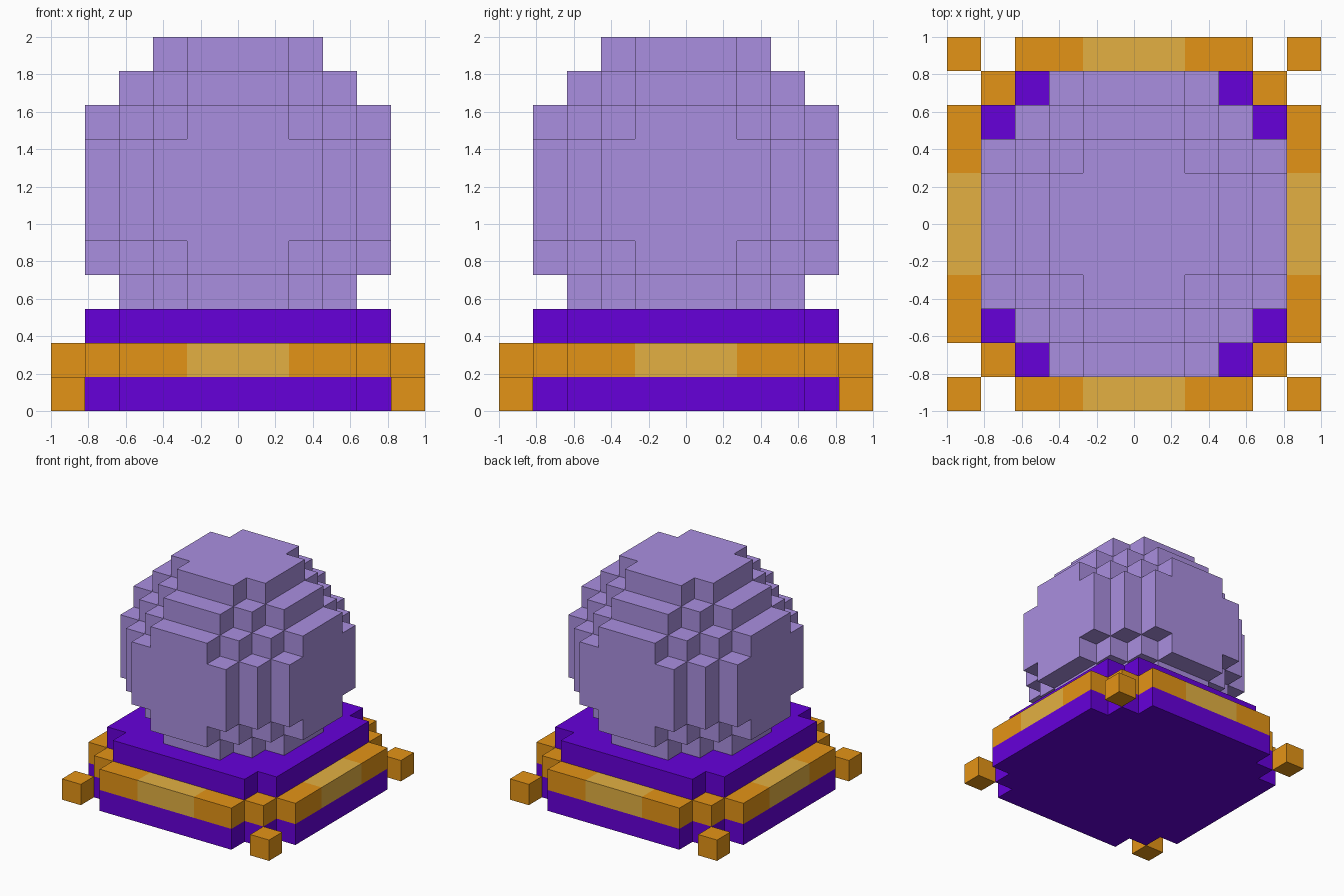
import bpy
import bmesh
from mathutils import Vector

if "Cube" in bpy.data.objects:
    bpy.data.objects.remove(bpy.data.objects["Cube"], do_unlink=True)

CELL = 2 / 11          # edge length of one block
R = range(-5, 6)       # block indices across the model


def srgb(hex_code):
    def lin(c):
        c /= 255
        return c / 12.92 if c <= 0.04045 else ((c + 0.055) / 1.055) ** 2.4
    return tuple(lin(int(hex_code[i:i + 2], 16)) for i in (0, 2, 4)) + (1.0,)


def make_material(name, hex_code):
    mat = bpy.data.materials.new(name)
    mat.use_nodes = True
    mat.diffuse_color = srgb(hex_code)
    bsdf = mat.node_tree.nodes["Principled BSDF"]
    bsdf.inputs["Base Color"].default_value = srgb(hex_code)
    bsdf.inputs["Roughness"].default_value = 0.8
    return mat


lilac = make_material("lilac", "AA8FE0")
purple = make_material("deep purple", "6600DA")
gold = make_material("gold", "E49416")
pale_gold = make_material("pale gold", "E3B042")


def cells(layers, rule):
    """Blocks in the given layers whose (|x|, |y|, layer) index passes the rule."""
    return {(i, j, k) for k in layers for i in R for j in R
            if rule(abs(i), abs(j), k)}


# Each part is a set of blocks on the shared grid
parts = {
    # blocky ball centred on layer 6
    "orb": (lilac, cells(range(3, 11),
                         lambda a, b, k: a * a + b * b + (k - 6) ** 2 <= 21)),
    # bottom of the cushion, sides bulging out between the corners
    "cushion_bottom": (purple, cells([0], lambda a, b, k: max(a, b) <= 4
                                     or min(a, b) <= 3)),
    "cushion_core": (purple, cells([1], lambda a, b, k: max(a, b) <= 4
                                   and min(a, b) <= 3)),
    # gold trim around the middle, with paler centre panels
    "trim_band": (gold, cells([1], lambda a, b, k: a == b == 4
                              or (max(a, b) == 5 and 2 <= min(a, b) <= 3))),
    "trim_panels": (pale_gold, cells([1], lambda a, b, k: max(a, b) == 5
                                     and min(a, b) <= 1)),
    "cushion_top": (purple, cells([2], lambda a, b, k: max(a, b) <= 4
                                  and min(a, b) <= 3)),
    # loose tassel blocks at the four corners
    "corner_tassels": (gold, cells([0], lambda a, b, k: a == b == 5)),
}
filled = set().union(*(blocks for _, blocks in parts.values()))


def build(name, mat, blocks):
    """Make one mesh from the exposed sides of the part's blocks."""
    bm = bmesh.new()
    corners = {}

    def corner(p):
        key = tuple(round(c * 2) for c in p)
        if key not in corners:
            corners[key] = bm.verts.new(p * CELL)
        return corners[key]

    for block in sorted(blocks):
        centre = Vector(block) + Vector((0, 0, 0.5))
        for axis in range(3):
            for sign in (-1, 1):
                n = Vector((0, 0, 0))
                n[axis] = sign
                if tuple(int(c) for c in Vector(block) + n) in filled:
                    continue
                u = Vector((0, 0, 0))
                u[(axis + 1) % 3] = 1
                v = n.cross(u)
                bm.faces.new([corner(centre + (n + su * u + sv * v) / 2)
                              for su, sv in ((-1, -1), (1, -1), (1, 1), (-1, 1))])

    mesh = bpy.data.meshes.new(name)
    bm.to_mesh(mesh)
    bm.free()
    mesh.materials.append(mat)
    bpy.context.collection.objects.link(bpy.data.objects.new(name, mesh))


for part_name, (material, part_blocks) in parts.items():
    # the core is fully enclosed and needs no surface of its own
    if part_name != "cushion_core":
        build(part_name, material, part_blocks)
